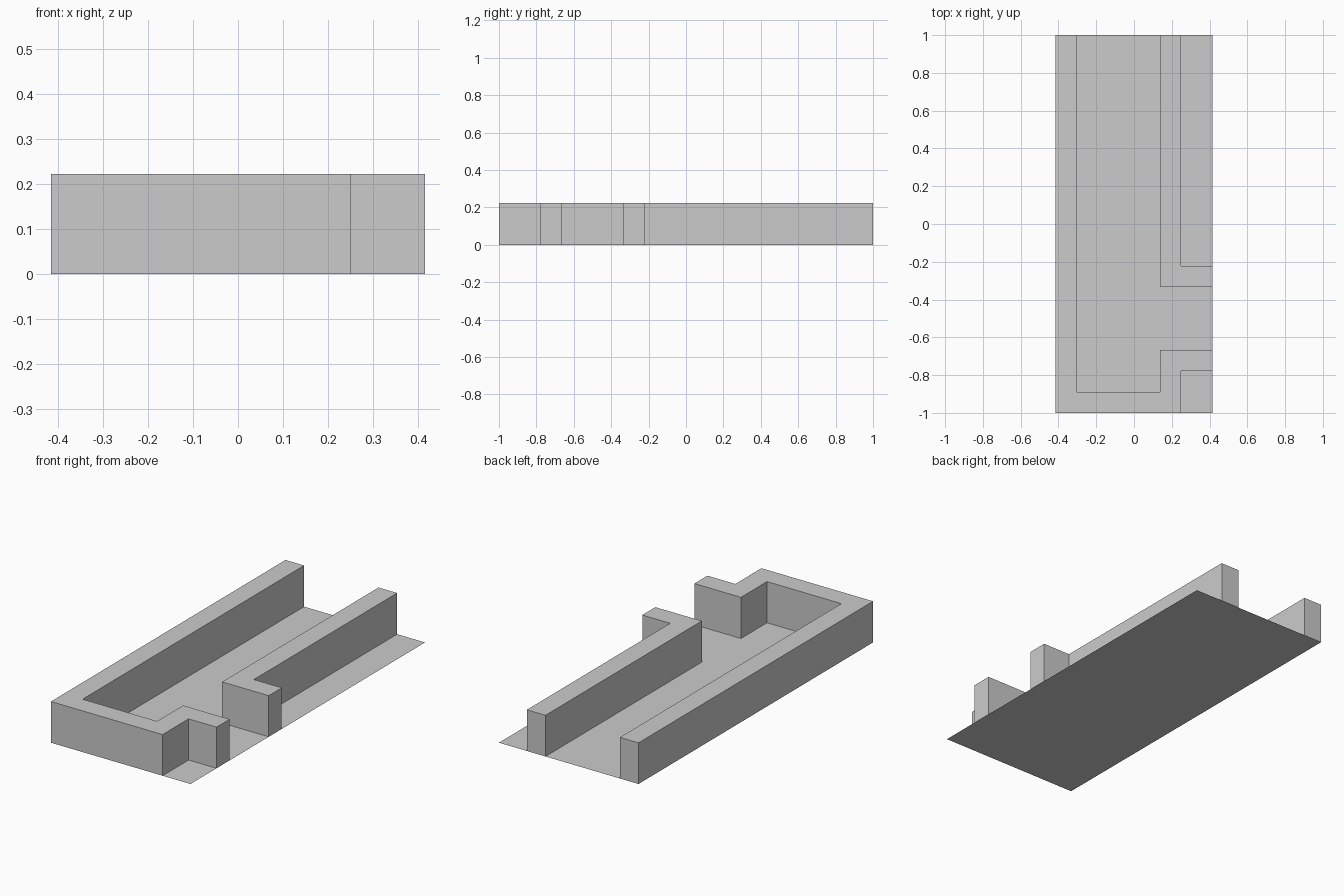
import bpy, bmesh

if "Cube" in bpy.data.objects:
    bpy.data.objects.remove(bpy.data.objects["Cube"])

U = 1 / 9            # wall thickness, also the layout module
X, Y, H = 3.75 * U, 1.0, 2 * U
XI, XO = 1.25 * U, 2.25 * U   # inner and outer face of the right wall


def make_object(name, bm):
    mesh = bpy.data.meshes.new(name)
    bm.to_mesh(mesh)
    bm.free()
    obj = bpy.data.objects.new(name, mesh)
    bpy.context.collection.objects.link(obj)
    return obj


def make_wall(name, outline):
    """Raise a counter-clockwise plan outline into a wall standing on the floor."""
    bm = bmesh.new()
    low = [bm.verts.new((x, y, 0)) for x, y in outline]
    top = [bm.verts.new((x, y, H)) for x, y in outline]
    bm.faces.new(top)
    for i in range(len(low)):
        j = (i + 1) % len(low)
        bm.faces.new((low[i], low[j], top[j], top[i]))
    return make_object(name, bm)


# Flat floor sheet
bm = bmesh.new()
bm.faces.new([bm.verts.new((x, y, 0))
              for x, y in ((-X, -Y), (X, -Y), (X, Y), (-X, Y))])
make_object("floor", bm)

# Left wall, front wall and the near side of the side doorway
make_wall("corridor_outer_wall", [
    (-X, Y), (-X, -Y), (XO, -Y), (XO, -7 * U), (X, -7 * U),
    (X, -6 * U), (XI, -6 * U), (XI, -8 * U), (-X + U, -8 * U), (-X + U, Y)])

# Right wall with the far side of the side doorway
make_wall("corridor_inner_wall", [
    (XO, Y), (XI, Y), (XI, -3 * U), (X, -3 * U), (X, -2 * U), (XO, -2 * U)])
